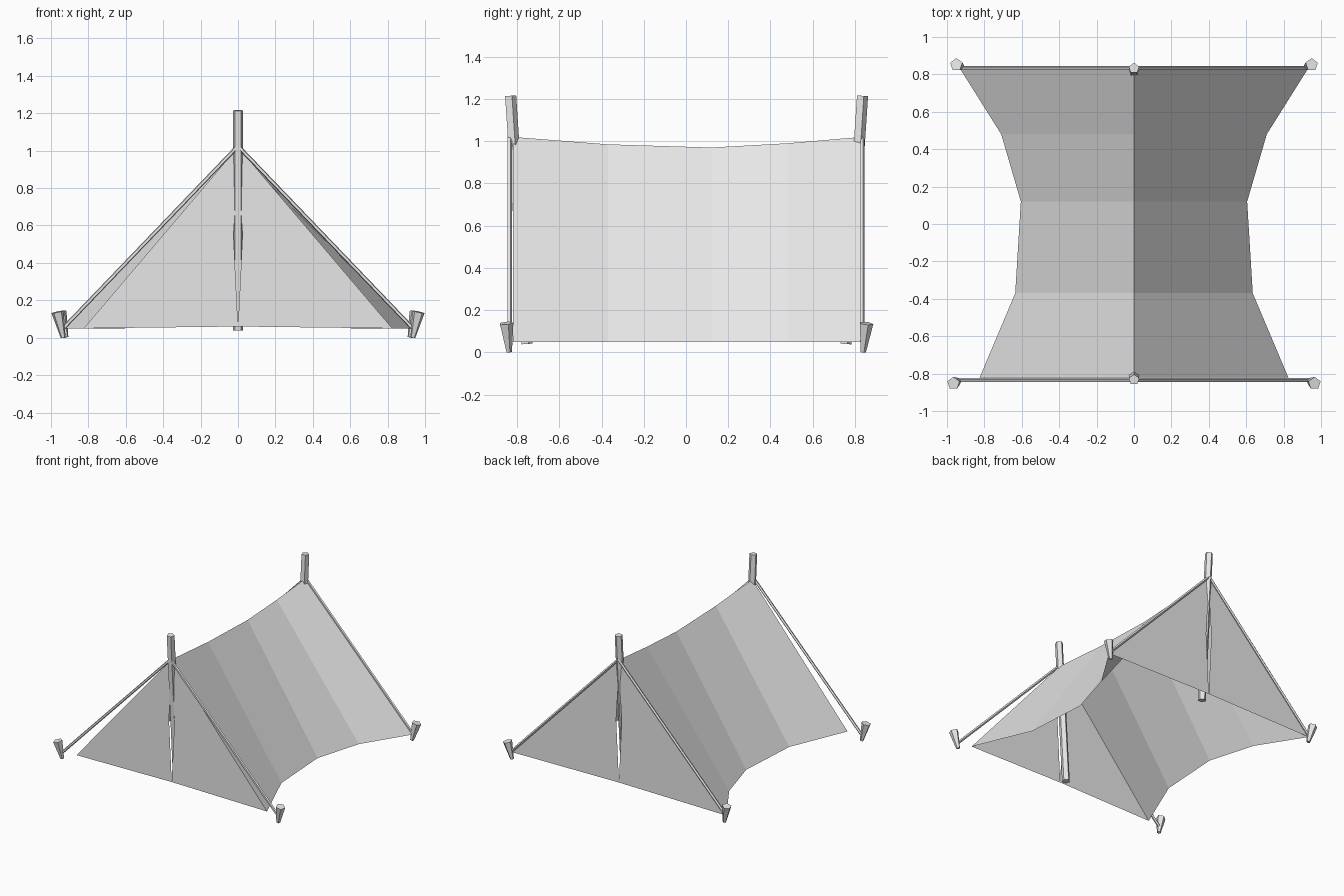
import bpy
from mathutils import Vector

if "Cube" in bpy.data.objects:
    bpy.data.objects.remove(bpy.data.objects["Cube"], do_unlink=True)

grey = bpy.data.materials.new("pale_grey")
grey.use_nodes = True
GREY = (0.8, 0.8, 0.8, 1)
grey.diffuse_color = GREY
grey.node_tree.nodes["Principled BSDF"].inputs["Base Color"].default_value = GREY


def sheet(name, verts, faces):
    mesh = bpy.data.meshes.new(name)
    mesh.from_pydata(verts, [], faces)
    mesh.materials.append(grey)
    obj = bpy.data.objects.new(name, mesh)
    bpy.context.collection.objects.link(obj)
    return obj


def rod(name, start, end, r_start, r_end, sides=5):
    """Faceted, optionally tapered rod between two points."""
    start, end = Vector(start), Vector(end)
    axis = end - start
    bpy.ops.mesh.primitive_cone_add(vertices=sides, radius1=r_start, radius2=r_end,
                                    depth=axis.length, location=(start + end) / 2)
    obj = bpy.context.object
    obj.rotation_euler = Vector((0, 0, 1)).rotation_difference(axis).to_euler()
    obj.name = name
    obj.data.materials.append(grey)


# Sagging roof: (y, half width at the hem, ridge height)
HEM = 0.05
sections = [(-0.82, 0.825, 1.02), (-0.37, 0.635, 0.985), (0.12, 0.605, 0.97),
            (0.48, 0.71, 0.99), (0.83, 0.93, 1.02)]
verts, faces = [], []
for y, half, ridge in sections:
    verts += [(-half, y, HEM), (0, y, ridge), (half, y, HEM)]
for i in range(len(sections) - 1):
    a = 3 * i
    for k in (a, a + 1):
        faces.append((k, k + 3, k + 4, k + 1))
sheet("canvas_roof", verts, faces)

# End flaps with a narrow open slit: (half opening, height)
slit = [(0, 0.06), (0.024, 0.55), (0.008, 0.8)]
for end, (y, half, ridge) in (("front", sections[0]), ("back", sections[-1])):
    for side, s in (("right", -1), ("left", 1)):
        outline = [(s * half, y, HEM), (0, y, ridge)]
        outline += [(s * x, y, z) for x, z in reversed(slit)]
        # Fan from the outer hem corner
        fan = [(0, i, i + 1) for i in range(1, len(outline) - 1)]
        if (s > 0) != (end == "back"):
            fan = [f[::-1] for f in fan]
        sheet(f"{end}_{side}_flap", outline, fan)

# Leaning poles, guy ropes and pegs at both ends
for end, s, spread in (("front", -1, 0.965), ("back", 1, 0.95)):
    rod(f"{end}_pole", (0, s * 0.755, 0.04), (0, s * 0.833, 1.215), 0.029, 0.029)
    for side, m in (("right", -1), ("left", 1)):
        rod(f"{end}_{side}_rope", (m * 0.935, s * 0.835, 0.05),
            (0, s * 0.835, 1.025), 0.011, 0.011)
        rod(f"{end}_{side}_peg", (m * (spread - 0.03), s * 0.838, 0.002),
            (m * spread, s * 0.852, 0.138), 0.014, 0.035)
